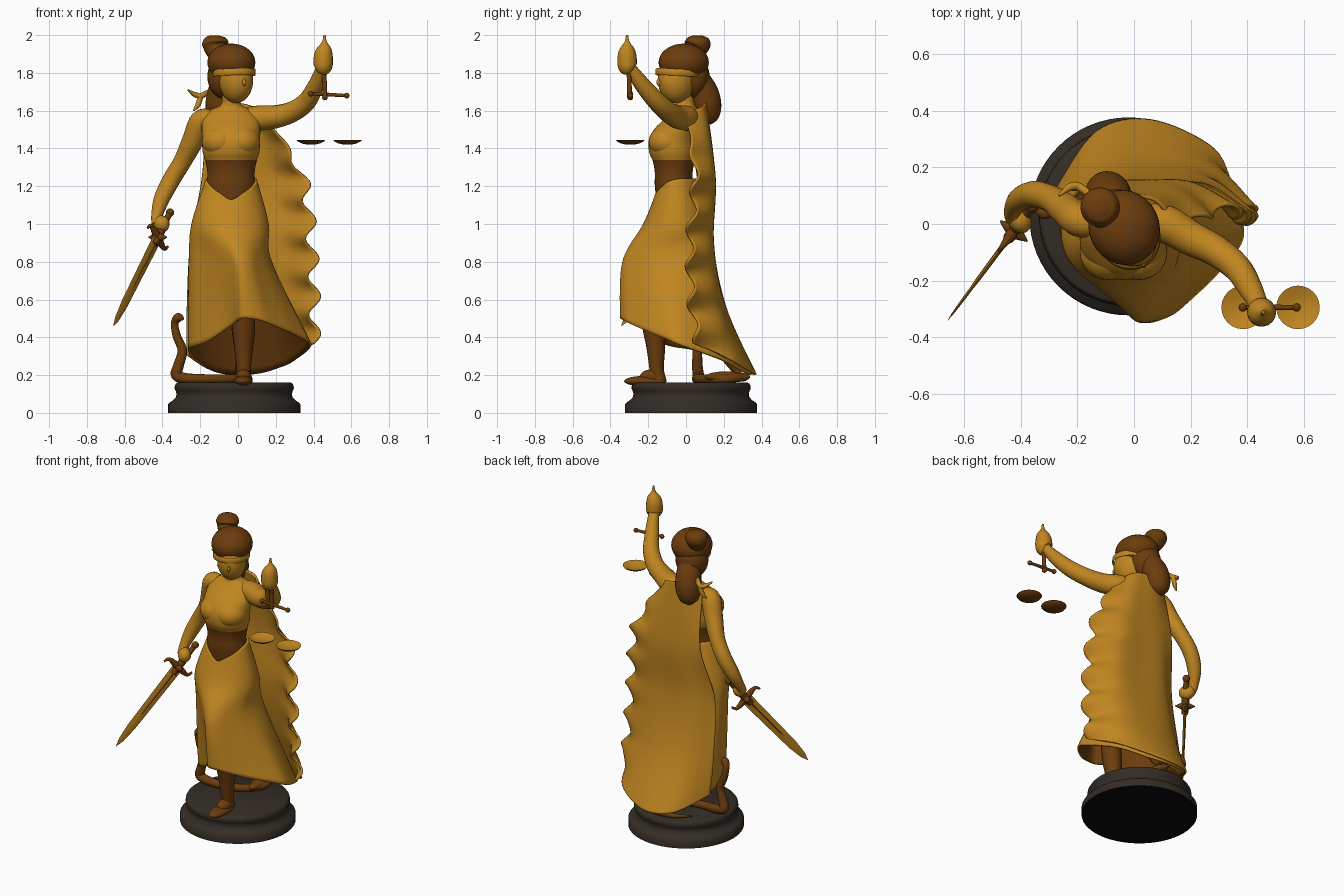
import bpy, bmesh, math
from mathutils import Vector as V, Matrix

def material(name, col):
    m = bpy.data.materials.new(name)
    m.diffuse_color = (*col, 1)
    return m

GOLD = material("gold", (0.53, 0.238, 0.015))
BROWN = material("brown_bronze", (0.15, 0.046, 0.004))
STONE = material("dark_stone", (0.034, 0.026, 0.019))
BLACK = material("black_felt", (0.003, 0.003, 0.003))

def catmull(pts, n, closed=False):
    """Smooth list through pts (vectors of any size), n steps per span."""
    k, out = len(pts), []
    get = lambda i: pts[i % k] if closed else pts[max(0, min(k - 1, i))]
    for i in range(k if closed else k - 1):
        a, b, c, d = (get(i + j) for j in (-1, 0, 1, 2))
        for s in range(n):
            t = s / n
            out.append(b + (c - a) * (t / 2) + (2 * a - 5 * b + 4 * c - d) * (t * t / 2)
                       + (3 * b - a - 3 * c + d) * (t ** 3 / 2))
    if not closed:
        out.append(pts[-1].copy())
    return out

def loft(name, rows, mats, wrap=True, caps=True, rule=None):
    """Skin rows of points into a mesh."""
    bm = bmesh.new()
    vs = [[bm.verts.new(p) for p in r] for r in rows]
    n = len(rows[0])
    for a, b in zip(vs, vs[1:]):
        for i in range(n if wrap else n - 1):
            k = (i + 1) % n
            bm.faces.new((a[i], b[i], b[k], a[k]))
    if caps:
        bm.faces.new(vs[0])
        bm.faces.new(vs[-1])
        bmesh.ops.recalc_face_normals(bm, faces=bm.faces)
    if rule:
        for f in bm.faces:
            f.material_index = rule(f.calc_center_median())
    me = bpy.data.meshes.new(name)
    bm.to_mesh(me)
    bm.free()
    for m in mats:
        me.materials.append(m)
    ob = bpy.data.objects.new(name, me)
    bpy.context.collection.objects.link(ob)
    return ob

def ellipse(cx, cy, z, rx, ry, n=40):
    return [V((cx + rx * math.sin(t), cy - ry * math.cos(t), z))
            for t in (2 * math.pi * i / n for i in range(n))]

def tube(name, pts, mat, steps=6, n=16):
    """Round limb through (x, y, z, radius) points."""
    path = catmull([V(p) for p in pts], steps)
    pos = [p.to_3d() for p in path]
    rows, side, last = [], None, None
    for i, p in enumerate(path):
        t = (pos[min(i + 1, len(pos) - 1)] - pos[max(i - 1, 0)]).normalized()
        side = t.orthogonal().normalized() if side is None else last.rotation_difference(t) @ side
        last, up = t, t.cross(side)
        r = max(p[3], 0.002)
        rows.append([pos[i] + r * (math.cos(a) * side + math.sin(a) * up)
                     for a in (2 * math.pi * k / n for k in range(n))])
    return loft(name, rows, [mat])

def ball(name, c, r, mat, turn=0):
    bpy.ops.mesh.primitive_uv_sphere_add(segments=28, ring_count=18, location=c, rotation=(0, 0, math.radians(turn)))
    ob = bpy.context.object
    ob.name, ob.scale = name, r
    ob.data.materials.append(mat)
    return ob

def solid(ob, t, offset, inner=0):
    m = ob.modifiers.new("thickness", "SOLIDIFY")
    m.thickness, m.offset, m.material_offset = t, offset, inner

# Pedestal with a black underside
loft("pedestal", [ellipse(-0.02, 0.027, z, r, r, 64) for r, z in
     ((0.35, 0), (0.35, 0.045), (0.342, 0.055), (0.322, 0.068), (0.309, 0.083), (0.305, 0.1), (0.31, 0.117),
      (0.316, 0.13), (0.314, 0.145), (0.308, 0.155), (0.3, 0.16))], [STONE, BLACK], rule=lambda c: int(c.z < 0.001))

# Torso, brown below the bust
prof = catmull([V(p) for p in ((1.08, -0.06, 0.115, 0.09), (1.2, -0.065, 0.128, 0.1), (1.27, -0.065, 0.125, 0.1),
    (1.33, -0.065, 0.135, 0.11), (1.38, -0.07, 0.15, 0.125), (1.44, -0.07, 0.153, 0.126), (1.5, -0.05, 0.155, 0.12),
    (1.56, -0.015, 0.15, 0.095), (1.605, 0, 0.105, 0.065), (1.635, -0.005, 0.052, 0.05), (1.72, -0.02, 0.048, 0.05))], 6)
loft("torso", [ellipse(-0.037, p[1], p[0], p[2], p[3]) for p in prof], [GOLD, BROWN],
     rule=lambda c: int(c.z < 1.335))
for s in (-1, 1):
    ball("bust", (-0.037 + s * 0.055, -0.098, 1.435), (0.1, 0.1, 0.085), GOLD)

# Skirt: waist, hip, knee and hem rings
hem = [(.02, -.345, .5), (.12, -.33, .49), (.2, -.27, .46), (.32, -.15, .41), (.39, -.02, .36), (.3, .2, .28),
       (.15, .31, .22), (0, .35, .205), (-.13, .31, .225), (-.23, .2, .28), (-.265, .05, .33),
       (-.245, -.07, .35), (-.16, -.15, .38), (-.04, -.24, .46)]
knee = [(0, -.335), (.06, -.32), (.11, -.26), (.16, -.17), (.18, -.06), (.16, .05), (.08, .1), (-.03, .12),
        (-.13, .11), (-.22, .07), (-.26, 0), (-.24, -.1), (-.16, -.18), (-.06, -.28)]
waist = ellipse(-0.035, -0.06, 1.24, 0.135, 0.112, 14)
for i, p in enumerate(waist):
    p.z -= 0.11 * max(0, 1 - 2 * math.pi * min(i, 14 - i) / 14 / 1.5)
levels = [waist, ellipse(-0.042, -0.055, 1.0, 0.205, 0.172, 14), [V((x, y, 0.8)) for x, y in knee], [V(p) for p in hem]]
rings = [catmull(r, 6, True) for r in levels]
cols = [catmull([r[i] for r in rings], 10) for i in range(len(rings[0]))]
solid(loft("skirt", list(zip(*cols)), [GOLD, BROWN], caps=False), 0.012, -1, 1)

# Cape with a wavy free edge
cape = [
    [(-.17, .07, 1.58), (-.08, .1, 1.63), (0, .1, 1.64), (.08, .08, 1.62), (.14, 0, 1.58)],
    [(-.19, .12, 1.25), (-.08, .145, 1.25), (.05, .15, 1.25), (.2, .14, 1.25), (.34, .045, 1.25)],
    [(-.25, .05, .9), (-.12, .13, .9), (.06, .14, .9), (.25, .13, .9), (.39, .02, .9)],
    [(-.268, .09, .55), (-.13, .19, .55), (.06, .21, .55), (.27, .17, .55), (.405, .03, .55)],
    [(-.268, .13, .305), (-.13, .325, .22), (.06, .365, .205), (.28, .26, .265), (.4, .06, .37)]]
rows = [catmull([V(p) for p in r], 8) for r in cape]
grid = [list(r) for r in zip(*[catmull([r[i] for r in rows], 18) for i in range(len(rows[0]))])]
for r in grid:
    for i, p in enumerate(r):
        w = max(0, i / (len(r) - 1) - 0.6) / 0.4
        ph = 2 * math.pi * (p.z - 0.02) / 0.2
        fade = min(1, max(0, (1.55 - p.z) / 0.3))
        p.x += 0.034 * w * w * fade * math.cos(ph)
        p.y += 0.025 * w * w * fade * math.sin(ph)
solid(loft("cape", grid, [GOLD], wrap=False, caps=False), 0.012, 0)

# Legs and feet
tube("front_leg", [(.02, -.2, .62, .06), (.03, -.17, .45, .06), (.03, -.16, .35, .05), (.03, -.155, .23, .038), (.03, -.145, .17, .042)], BROWN)
ball("front_foot", (.028, -.215, .168), (.05, .113, .028), BROWN)
ball("front_instep", (.03, -.18, .19), (.042, .065, .04), BROWN)
tube("back_leg", [(0, .06, .6, .05), (.01, .13, .45, .045), (.02, .22, .3, .035), (.02, .29, .215, .033)], BROWN)
ball("back_foot", (.02, .22, .19), (.042, .12, .03), BROWN)

# Snake
tube("snake", [(-.29, .03, .495, .008), (-.315, .04, .505, .024), (-.335, .055, .475, .02), (-.325, .06, .41, .022),
               (-.295, .06, .33, .025), (-.315, .06, .25, .028), (-.325, .065, .2, .03), (-.27, .06, .182, .028),
               (-.15, .06, .18, .024), (-.03, .1, .18, .024), (.05, .2, .18, .024), (.02, .3, .19, .022),
               (-.1, .29, .18, .015), (-.2, .22, .175, .004)], BROWN)

# Arms and hands
tube("lowered_arm", [(-.14, .0, 1.55, .05), (-.195, .015, 1.545, .06), (-.24, .05, 1.44, .057), (-.295, .09, 1.33, .048),
                     (-.355, .105, 1.23, .047), (-.405, .085, 1.13, .042), (-.43, .045, 1.04, .03), (-.425, .02, 1.0, .03)], GOLD)
ball("sword_hand", (-.405, .015, 1.0), (.04, .05, .045), GOLD, 30)
tube("raised_arm", [(.03, .01, 1.555, .06), (.11, .0, 1.56, .067), (.2, -.05, 1.568, .061), (.29, -.095, 1.595, .055),
                    (.365, -.155, 1.65, .05), (.41, -.225, 1.73, .043), (.44, -.285, 1.81, .034), (.445, -.305, 1.84, .034)], GOLD)
tube("raised_hand", [(.442, -.298, 1.815, .034), (.45, -.31, 1.835, .05), (.452, -.312, 1.89, .05), (.457, -.312, 1.93, .038),
                     (.458, -.312, 1.965, .013), (.458, -.312, 2.0, .006)], GOLD)

# Scales
tube("scale_stem", [(.455, -.305, 1.84, .014), (.458, -.3, 1.75, .012), (.46, -.298, 1.665, .014)], BROWN)
tube("scale_beam", [(.385, -.295, 1.69, .008), (.48, -.295, 1.685, .01), (.575, -.295, 1.68, .008)], BROWN)
for x, z in ((.385, 1.69), (.575, 1.68), (.46, 1.67)):
    ball("beam_knob", (x, -.295, z), (.015,) * 3, BROWN)
for x in (.386, .58):
    pan = loft("scale_pan", [ellipse(x, -.295, z, r, r, 24) for r, z in
               ((.02, 1.42), (.05, 1.427), (.07, 1.437), (.077, 1.446), (.07, 1.444), (.04, 1.433), (.01, 1.43))],
               [BROWN, GOLD])
    for f in pan.data.polygons:
        f.material_index = int(f.normal.z > 0.1)

# Sword: blade in a vertical plane, long axis d, width axis w
d, n = V((-.383, -.517, -.767)).normalized(), V((.8, -.6, 0))
w = d.cross(n)
base = V((-.425, -.025, .93))
def blade(name, half, thick, length, start, mat):
    out = []
    for t, k in ((start, 1), (length * .75, .8), (length * .92, .5), (length, .03)):
        c = base + d * t
        out.append([c + w * half * k, c + n * thick * k, c - w * half * k, c - n * thick * k])
    loft(name, out, [mat])
blade("blade", .036, .007, .615, 0, GOLD)
blade("blade_fuller", .015, .0095, .45, .02, BROWN)
def at(a, b, r):
    return (*(base + d * a + w * b), r)
tube("sword_guard", [at(.02, .1, .006), at(-.01, .08, .012), at(0, 0, .022), at(.01, -.08, .012), at(-.02, -.1, .006)], BROWN)
tube("sword_guard_spikes", [(*(base - n * .06), .003), (*base, .025), (*(base + n * .06), .003)], BROWN)
tube("sword_grip", [at(.05, 0, .02), at(-.03, 0, .024), at(-.1, 0, .018), at(-.16, 0, .016)], BROWN)
ball("sword_pommel", base - d * .17, (.022,) * 3, BROWN)

# Head, hair and blindfold
ball("head", (-.01, -.05, 1.762), (.088, .102, .122), GOLD, 25)
ball("nose", (.033, -.143, 1.75), (.009, .014, .02), GOLD, 25)
ball("hair_cap", (-.035, -.012, 1.855), (.125, .135, .1), BROWN, 25)
ball("hair_back", (-.062, .025, 1.78), (.1, .1, .12), BROWN, 25)
tube("bun", [(-.1, .03, 1.9, .055), (-.115, .05, 1.925, .06), (-.12, .06, 1.955, .07), (-.122, .06, 1.985, .055), (-.122, .06, 1.998, .025)], BROWN, n=24)
tube("ponytail", [(-.07, .06, 1.76, .07), (-.085, .095, 1.69, .078), (-.095, .11, 1.62, .078), (-.105, .115, 1.56, .058), (-.11, .115, 1.53, .02)], BROWN, n=24)
turn = Matrix.Translation((-.02, -.042, 1.8)) @ Matrix.Rotation(math.radians(25), 4, 'Z') @ Matrix.Rotation(-.06, 4, 'X')
band = [[turn @ p for p in ellipse(0, 0, z, .112 * k, .122 * k, 48)] for z, k in ((-.018, .97), (-.013, 1), (.013, 1), (.018, .97))]
loft("blindfold", band, [GOLD], caps=False)
for end in ((-.265, .1, 1.71), (-.235, .12, 1.6)):
    tube("blindfold_tail", [(-.13, .08, 1.71, .012), (-.19, .13, 1.68, .014), ((-.19 + end[0]) / 2, .13, (1.66 + end[2]) / 2, .014), (*end, .004)], GOLD)

# Smooth shading with crisp edges
for ob in bpy.data.objects:
    ob.select_set(ob.type == 'MESH')
bpy.context.view_layer.objects.active = bpy.data.objects["torso"]
bpy.ops.object.shade_smooth_by_angle(angle=math.radians(40))
